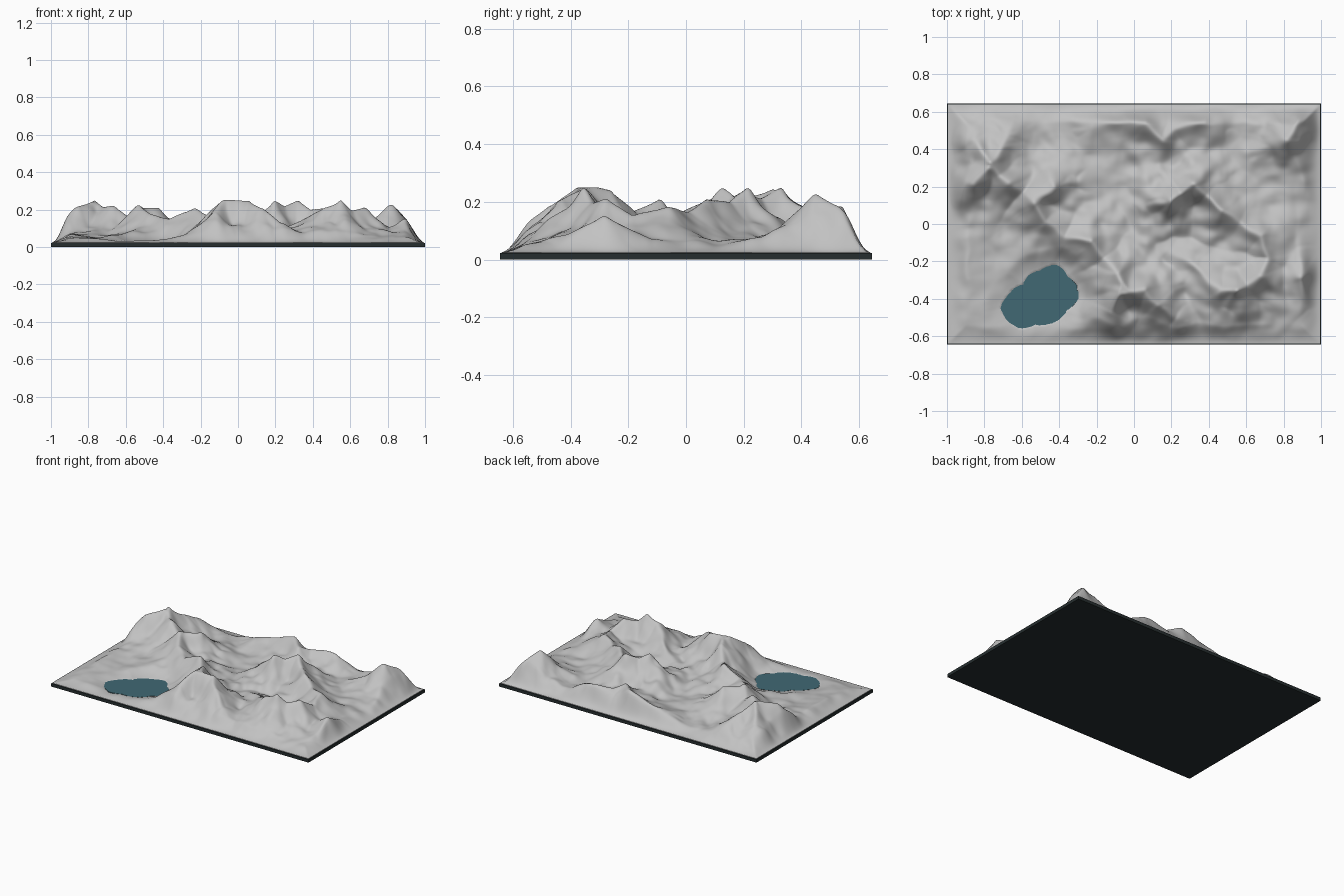
import bpy, bmesh, math
from mathutils import Vector, noise

if "Cube" in bpy.data.objects:
    bpy.data.objects.remove(bpy.data.objects["Cube"])

HX, HY = 1.0, 0.645           # half sizes of the board
EDGE_Z, TOP_Z = 0.024, 0.25   # terrain height at the rim and at the summits
FLOOR = 0.044                 # valley level


def material(name, rgb):
    m = bpy.data.materials.new(name)
    m.diffuse_color = (*rgb, 1)
    m.use_nodes = True
    m.node_tree.nodes["Principled BSDF"].inputs["Base Color"].default_value = m.diffuse_color
    return m


rock = material("rock grey", (0.54, 0.54, 0.54))
water = material("lake teal", (0.052, 0.14, 0.172))
dark = material("base black", (0.019, 0.027, 0.028))


def add_object(name, bm, mat):
    me = bpy.data.meshes.new(name)
    bm.normal_update()
    bm.to_mesh(me)
    bm.free()
    ob = bpy.data.objects.new(name, me)
    bpy.context.collection.objects.link(ob)
    me.materials.append(mat)
    return ob


def smooth(t):
    t = max(0.0, min(1.0, t))
    return t * t * (3 - 2 * t)


# Ridge crests as polylines of (x, y, height)
west = [
    [(-.95, .47, .08), (-.85, .44, .15), (-.77, .33, .24), (-.72, .26, .21), (-.67, .22, .22),
     (-.58, .17, .16), (-.53, .11, .22), (-.48, .02, .18), (-.36, -.06, .15), (-.23, -.09, .21),
     (-.15, -.18, .165), (-.09, -.26, .24), (-.06, -.34, .25)],
    [(-.64, .56, .11), (-.67, .48, .14), (-.71, .41, .18), (-.76, .33, .23)],
    [(-.78, .29, .24), (-.86, .21, .215), (-.93, .17, .08)],
    [(-.53, .12, .20), (-.43, .20, .21), (-.31, .23, .11)],
    [(-.20, -.57, .07), (-.13, -.47, .18), (-.07, -.36, .25), (.06, -.36, .25),
     (.12, -.43, .215), (.22, -.49, .13), (.34, -.57, .06)],
    [(-.92, -.08, .08), (-.88, -.28, .065)],
]
east = [
    [(-.35, .50, .06), (-.22, .53, .105), (-.03, .55, .155), (.05, .54, .18), (.15, .46, .17),
     (.21, .51, .14), (.38, .55, .155), (.46, .5, .09)],
    [(.05, .09, .11), (.19, .13, .25), (.25, .16, .22), (.32, .21, .25), (.38, .15, .20),
     (.47, .07, .205), (.57, .01, .165), (.68, -.07, .175), (.72, -.19, .15), (.67, -.28, .21),
     (.61, -.32, .195), (.55, -.36, .24), (.47, -.36, .21), (.33, -.23, .14), (.19, -.14, .09)],
    [(.55, -.36, .23), (.49, -.46, .13), (.50, -.55, .07)],
    [(.62, .38, .09), (.74, .42, .145), (.81, .45, .225), (.87, .55, .17)],
    [(.91, -.12, .08), (.90, -.28, .155), (.92, -.46, .07)],
]
segments = [list(zip(r, r[1:])) for r in west + east]

# Lake outline
lake_c = Vector((-.50, -.40))
shore = [(-.71, -.45), (-.70, -.42), (-.67, -.38), (-.65, -.355), (-.59, -.325), (-.565, -.28),
         (-.50, -.25), (-.42, -.22), (-.38, -.245), (-.36, -.28), (-.31, -.325), (-.30, -.40),
         (-.36, -.46), (-.41, -.515), (-.47, -.535), (-.53, -.535), (-.61, -.555), (-.68, -.51)]
polar = sorted((math.atan2(y - lake_c.y, x - lake_c.x), math.hypot(x - lake_c.x, y - lake_c.y))
               for x, y in shore)
polar = [(polar[-1][0] - math.tau, polar[-1][1])] + polar + [(polar[0][0] + math.tau, polar[0][1])]


def shore_radius(a):
    for (a0, r0), (a1, r1) in zip(polar, polar[1:]):
        if a0 <= a <= a1:
            return r0 + (r1 - r0) * (a - a0) / (a1 - a0)
    return 0.2


def ridge_height(ridge, x, y, width):
    best = 0.0
    for (ax, ay, ah), (bx, by, bh) in ridge:
        dx, dy = bx - ax, by - ay
        t = ((x - ax) * dx + (y - ay) * dy) / (dx * dx + dy * dy)
        t = max(0.0, min(1.0, t))
        px, py = x - ax - t * dx, y - ay - t * dy
        d = math.sqrt(px * px + py * py + 0.0003) - 0.0173
        best = max(best, (ah + (bh - ah) * t - FLOOR) * math.exp(-d / width))
    return best


def height(x, y):
    # Bend the crests and vary the slopes into spurs and gullies
    p = Vector((x, y, 0))
    wx = x + 0.018 * noise.noise(p * 9 + Vector((3, 7, 1)))
    wy = y + 0.018 * noise.noise(p * 9 + Vector((9, 2, 5)))
    spur = 0.4 * noise.noise(p * 8 + Vector((1, 4, 8))) + 0.2 * noise.noise(p * 15)
    rise = sum(ridge_height(r, wx, wy, 0.112 * (1 + spur)) ** 10 for r in segments) ** 0.1
    z = FLOOR + rise + 0.010 * noise.noise(p * 5) + 0.004 * noise.noise(p * 14)
    z = min(z, TOP_Z)
    # Sink the lake basin
    v = Vector((x, y)) - lake_c
    beyond = v.length - shore_radius(math.atan2(v.y, v.x))
    z = 0.031 + (z - 0.031) * smooth((beyond + 0.02) / 0.13)
    if beyond < 0:
        z = 0.025
    # Slope down to the rim, with an uneven foot
    rim = min(HX - abs(x), HY - abs(y)) * (1 + 0.35 * noise.noise(p * 7 + Vector((5, 5, 2))))
    return EDGE_Z + max(0.0, z - EDGE_Z) * smooth(rim / 0.115)


# Terrain: displaced grid with a short skirt
NX, NY = 230, 148
tx, ty = HX - 0.006, HY - 0.006
bm = bmesh.new()
rows = []
for j in range(NY + 1):
    y = -ty + 2 * ty * j / NY
    rows.append([bm.verts.new((x, y, height(x, y)))
                 for x in (-tx + 2 * tx * i / NX for i in range(NX + 1))])
for r0, r1 in zip(rows, rows[1:]):
    for i in range(NX):
        bm.faces.new((r0[i], r0[i + 1], r1[i + 1], r1[i]))
rim_edges = [e for e in bm.edges if e.is_boundary]
skirt = bmesh.ops.extrude_edge_only(bm, edges=rim_edges)["geom"]
for v in skirt:
    if isinstance(v, bmesh.types.BMVert):
        v.co.z = 0.015
bmesh.ops.recalc_face_normals(bm, faces=bm.faces)
terrain = add_object("terrain", bm, rock)
for f in terrain.data.polygons:
    f.use_smooth = abs(f.normal.z) > 0.01

# Lake: thin plate with an irregular shoreline
bm = bmesh.new()
ring = []
for i in range(160):
    a = -math.pi + math.tau * i / 160
    r = shore_radius(a) + 0.003 + 0.004 * noise.noise((12 * math.cos(a), 12 * math.sin(a), 4))
    ring.append(bm.verts.new((lake_c.x + r * math.cos(a), lake_c.y + r * math.sin(a), 0.025)))
face = bm.faces.new(ring)
up = bmesh.ops.extrude_face_region(bm, geom=[face])["geom"]
bmesh.ops.translate(bm, vec=(0, 0, 0.008), verts=[v for v in up if isinstance(v, bmesh.types.BMVert)])
bmesh.ops.recalc_face_normals(bm, faces=bm.faces)
add_object("lake", bm, water)

# Base board
bm = bmesh.new()
bmesh.ops.create_cube(bm, size=1)
bmesh.ops.scale(bm, vec=(2 * HX, 2 * HY, 0.022), verts=bm.verts)
bmesh.ops.translate(bm, vec=(0, 0, 0.011), verts=bm.verts)
add_object("base_board", bm, dark)
